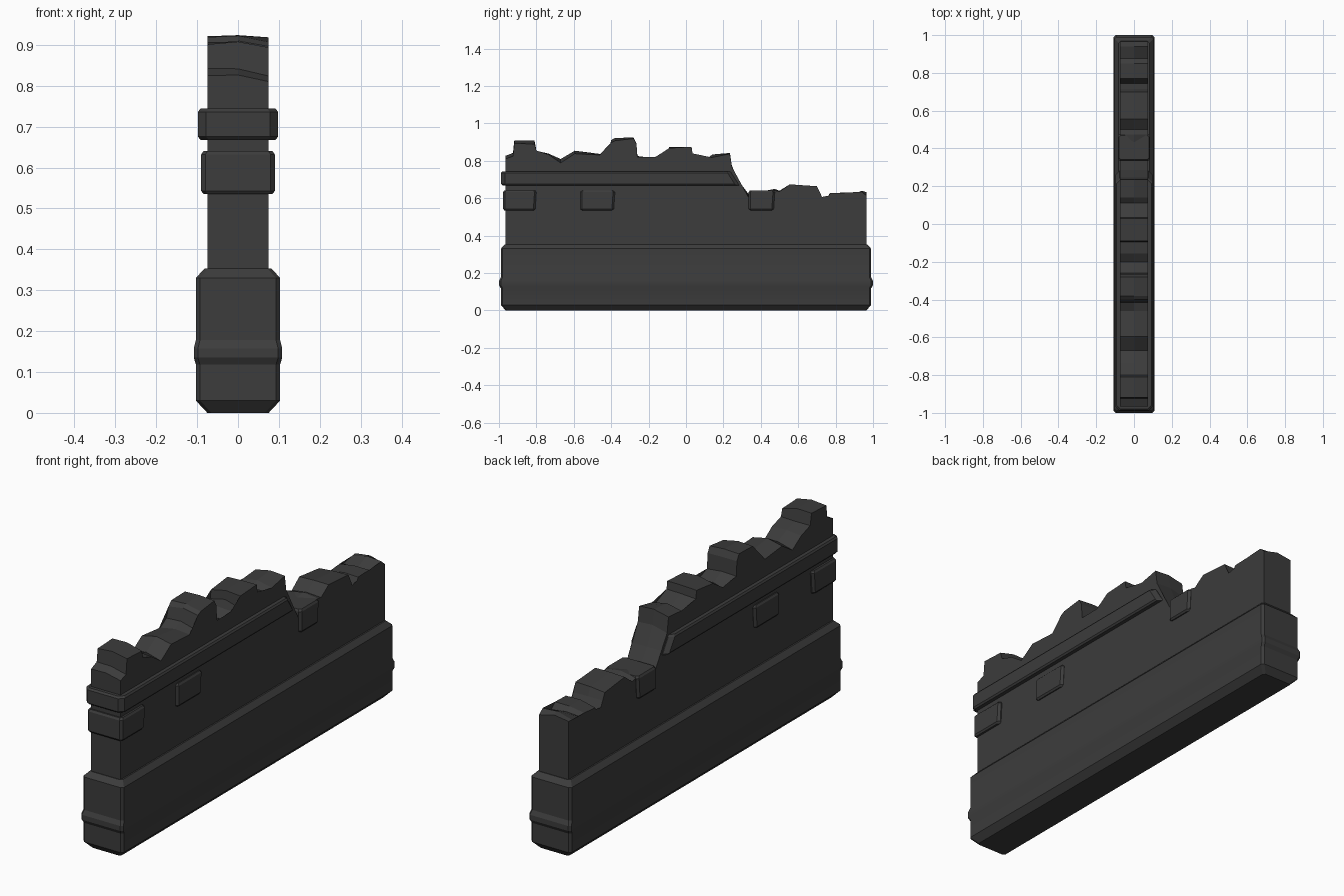
import bpy, bmesh, random

if "Cube" in bpy.data.objects:
    bpy.data.objects.remove(bpy.data.objects["Cube"])

random.seed(4)
stone = bpy.data.materials.new("dark_stone")
stone.diffuse_color = (0.045, 0.045, 0.045, 1)
stone.use_nodes = True
stone.node_tree.nodes["Principled BSDF"].inputs["Base Color"].default_value = stone.diffuse_color


def finish(name, bm, angle=None):
    bmesh.ops.recalc_face_normals(bm, faces=bm.faces)
    mesh = bpy.data.meshes.new(name)
    bm.to_mesh(mesh)
    bm.free()
    mesh.materials.append(stone)
    ob = bpy.data.objects.new(name, mesh)
    bpy.context.collection.objects.link(ob)
    if angle:
        bpy.context.view_layer.objects.active = ob
        ob.select_set(True)
        bpy.ops.object.shade_smooth_by_angle(angle=angle)
        ob.select_set(False)
    return ob


def stacked_block(name, rings, c=0.01, angle=None):
    """Loft of corner-cut rectangles; each ring is (z, half width, y start, y end)."""
    bm = bmesh.new()
    loops = []
    for z, hx, y0, y1 in rings:
        pts = [(-hx + c, y0), (hx - c, y0), (hx, y0 + c), (hx, y1 - c),
               (hx - c, y1), (-hx + c, y1), (-hx, y1 - c), (-hx, y0 + c)]
        loops.append([bm.verts.new((x, y, z)) for x, y in pts])
    for a, b in zip(loops, loops[1:]):
        for i in range(8):
            j = (i + 1) % 8
            bm.faces.new((a[i], a[j], b[j], b[i]))
    bm.faces.new(loops[0])
    bm.faces.new(loops[-1])
    return finish(name, bm, angle)


# Plinth with chamfered edges and a slight bulge near the foot
base = [(0, .075, .965), (.03, .103, .99), (.118, .103, .99), (.135, .108, 1.0),
        (.158, .108, 1.0), (.178, .103, .99), (.33, .103, .99), (.353, .082, .968)]
stacked_block("base_plinth", [(z, hx, -hy, hy) for z, hx, hy in base], angle=0.45)

# Broken wall: ragged top profile (y, z), three columns across the thickness
top = [(-.965, .83), (-.925, .845), (-.918, .91), (-.81, .91), (-.80, .855), (-.735, .84),
       (-.67, .81), (-.595, .855), (-.46, .84), (-.415, .855), (-.40, .91), (-.38, .925),
       (-.28, .925), (-.265, .895), (-.26, .83), (-.20, .80), (-.155, .83), (-.095, .835),
       (-.09, .875), (.03, .875), (.035, .84), (.11, .81), (.14, .835), (.235, .845),
       (.245, .775), (.285, .69), (.335, .625), (.475, .65), (.50, .64), (.555, .675),
       (.70, .665), (.715, .625), (.745, .585), (.77, .63), (.85, .63), (.875, .615),
       (.94, .64), (.965, .635)]
bm = bmesh.new()
cols, feet = [], []
for x in (-.075, 0, .075):
    drop = .022 if x else .004
    cols.append([bm.verts.new((x, y, z - random.uniform(0, drop))) for y, z in top])
    feet.append([bm.verts.new((x, y, .3)) for y in (-.965, .965)])
for a, b, fa, fb in zip(cols, cols[1:], feet, feet[1:]):
    for i in range(len(top) - 1):
        bm.faces.new((a[i], b[i], b[i + 1], a[i + 1]))
    bm.faces.new((a[0], b[0], fb[0], fa[0]))
    bm.faces.new((a[-1], b[-1], fb[1], fa[1]))
    bm.faces.new((fa[0], fb[0], fb[1], fa[1]))
for k in (0, 2):
    bm.faces.new([feet[k][0]] + cols[k] + [feet[k][1]])
bmesh.ops.triangulate(bm, faces=[f for f in bm.faces if len(f.verts) > 4])
finish("broken_wall", bm)

# Moulding that wraps the front end and stops at the collapse
stacked_block("moulding", [(.668, .092, -.98, .285), (.676, .098, -.988, .28),
                           (.736, .098, -.988, .242), (.744, .092, -.98, .235)], c=.02)

# Protruding bricks passing through the wall
for name, hx, y0, y1 in [("corner_brick", .090, -.978, -.80),
                         ("middle_brick", .086, -.565, -.38),
                         ("collapse_brick", .086, .335, .475)]:
    stacked_block(name, [(.535, hx - .006, y0 + .006, y1 - .012), (.543, hx, y0, y1 - .006),
                         (.632, hx, y0, y1), (.641, hx - .006, y0 + .006, y1 - .006)])
